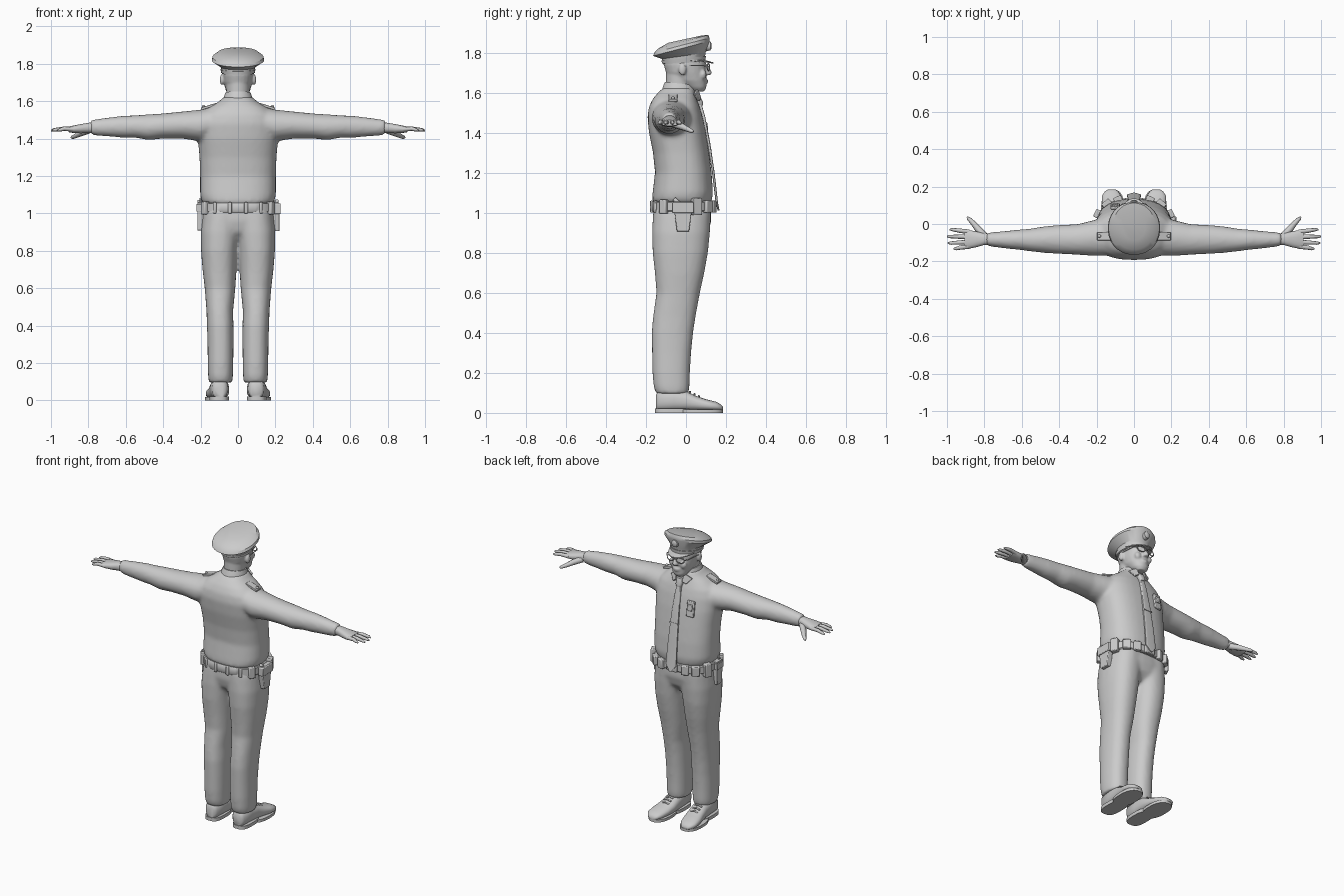
import bpy, bmesh, math
from mathutils import Vector, Matrix

grey = bpy.data.materials.new("plain grey")
grey.diffuse_color = (0.6, 0.6, 0.6, 1)


def skin(bm, rings):
    """Bridge rings of points into a closed shell."""
    vs = [[bm.verts.new(p) for p in r] for r in rings]
    n = len(vs[0])
    for a, b in zip(vs, vs[1:]):
        for i in range(n):
            bm.faces.new((a[i], a[(i + 1) % n], b[(i + 1) % n], b[i]))
    bm.faces.new(vs[0][::-1])
    bm.faces.new(vs[-1])


def loft(bm, axis, rows, p=2.3, n=24, tilt=None):
    """Rows are (position on axis, a0, a1, b0, b1): the box around each rounded ring."""
    rings = []
    for k, (t, a0, a1, b0, b1) in enumerate(rows):
        ring = []
        for i in range(n):
            w = 2 * math.pi * (i + .5) / n
            c, s = math.cos(w), math.sin(w)
            a = (a0 + a1) / 2 + (a1 - a0) / 2 * math.copysign(abs(c) ** (2 / p), c)
            b = (b0 + b1) / 2 + (b1 - b0) / 2 * math.copysign(abs(s) ** (2 / p), s)
            q = {'x': (t, a, b), 'y': (a, t, b), 'z': (a, b, t)}[axis]
            if tilt:
                q = (q[0], q[1], q[2] + tilt[k] * q[1])
            ring.append(q)
        rings.append(ring)
    skin(bm, rings)


def tube(bm, pts, radii, n=8):
    pts = [Vector(p) for p in pts]
    rings = []
    for i, p in enumerate(pts):
        d = (pts[min(i + 1, len(pts) - 1)] - pts[max(i - 1, 0)]).normalized()
        u = d.cross(Vector((0, 0, 1)) if abs(d.z) < .9 else Vector((0, 1, 0))).normalized()
        v = d.cross(u)
        rings.append([p + radii[i] * (u * math.cos(2 * math.pi * k / n) + v * math.sin(2 * math.pi * k / n))
                      for k in range(n)])
    skin(bm, rings)


def box(bm, c, size, rot=(0, 0, 0), taper=1):
    m = Matrix.Translation(c)
    for ax, r in zip('XYZ', rot):
        m = m @ Matrix.Rotation(r, 4, ax)
    x, y, z = (s / 2 for s in size)
    rings = [[m @ Vector((sx * x * k, sy * y, h)) for sx, sy in ((-1, -1), (1, -1), (1, 1), (-1, 1))]
             for h, k in ((-z, taper), (z, 1))]
    skin(bm, rings)


def ball(bm, c, r):
    bmesh.ops.create_uvsphere(bm, u_segments=14, v_segments=9, radius=1,
                              matrix=Matrix.Translation(c) @ Matrix.Diagonal((*r, 1)))


def mirror(bm):
    g = bmesh.ops.duplicate(bm, geom=bm.verts[:] + bm.edges[:] + bm.faces[:])['geom']
    bmesh.ops.scale(bm, vec=(-1, 1, 1), verts=[v for v in g if isinstance(v, bmesh.types.BMVert)])


def finish(name, bm, fuse=0, bevel=0, angle=40):
    bmesh.ops.recalc_face_normals(bm, faces=bm.faces)
    me = bpy.data.meshes.new(name)
    bm.to_mesh(me)
    bm.free()
    me.materials.append(grey)
    ob = bpy.data.objects.new(name, me)
    bpy.context.collection.objects.link(ob)
    bpy.ops.object.select_all(action='DESELECT')
    ob.select_set(True)
    bpy.context.view_layer.objects.active = ob
    if fuse:
        m = ob.modifiers.new("fuse", 'REMESH')
        m.mode, m.voxel_size, m.use_smooth_shade = 'VOXEL', fuse, True
        m = ob.modifiers.new("relax", 'SMOOTH')
        m.factor, m.iterations = .5, 8
        bpy.ops.object.shade_smooth()
        return
    if bevel:
        m = ob.modifiers.new("bevel", 'BEVEL')
        m.width, m.segments = bevel, 2
    bpy.ops.object.shade_smooth_by_angle(angle=math.radians(angle))


# Shirt: sleeves mirrored, then fused with the torso
bm = bmesh.new()
loft(bm, 'x', [(.10, -.165, .03, 1.41, 1.575), (.20, -.172, .025, 1.385, 1.555), (.30, -.165, .0, 1.40, 1.545),
               (.40, -.16, -.005, 1.40, 1.535), (.48, -.155, -.012, 1.392, 1.53), (.55, -.147, -.024, 1.405, 1.525),
               (.62, -.138, -.03, 1.405, 1.522), (.70, -.13, -.038, 1.412, 1.512), (.75, -.123, -.043, 1.415, 1.505),
               (.79, -.118, -.045, 1.422, 1.5)], 2)
mirror(bm)
loft(bm, 'z', [(1.04, -.17, .17, -.155, .12), (1.065, -.195, .195, -.17, .13), (1.10, -.203, .203, -.167, .135),
               (1.20, -.203, .203, -.155, .128), (1.30, -.206, .206, -.165, .115), (1.40, -.215, .215, -.185, .1),
               (1.48, -.215, .215, -.193, .083), (1.53, -.195, .195, -.185, .068), (1.57, -.15, .15, -.165, .052),
               (1.60, -.1, .1, -.14, .045), (1.625, -.075, .075, -.112, .04)], 2.5, 32)
finish("shirt", bm, .011)

# Trousers: legs mirrored, then fused with the hips
bm = bmesh.new()
loft(bm, 'z', [(.095, .03, .156, -.15, .012), (.13, .027, .16, -.162, .018), (.2, .025, .162, -.168, .02),
               (.3, .024, .163, -.17, .026), (.4, .024, .166, -.172, .036), (.48, .026, .169, -.165, .048),
               (.6, .014, .178, -.148, .07), (.7, .008, .19, -.156, .092), (.8, .002, .198, -.167, .11),
               (.9, -.01, .2, -.17, .12), (1.0, -.02, .19, -.165, .125), (1.03, -.02, .18, -.16, .12)], 2.3)
mirror(bm)
loft(bm, 'z', [(.85, -.08, .08, -.10, .07), (.90, -.17, .17, -.15, .11), (.96, -.193, .193, -.165, .127),
               (1.05, -.185, .185, -.16, .122)], 2.5, 32)
finish("trousers", bm, .011)

# Shoes with soles and laces
bm = bmesh.new()
loft(bm, 'y', [(-.15, .07, .125, .015, .09), (-.135, .055, .14, .01, .115), (-.06, .05, .148, .01, .12),
               (.0, .047, .152, .01, .11), (.05, .048, .16, .01, .085), (.10, .055, .172, .01, .068),
               (.15, .068, .172, .01, .056), (.175, .085, .155, .012, .042), (.185, .1, .14, .016, .03)], 2.4)
mirror(bm)
finish("shoes", bm, angle=60)
bm = bmesh.new()
loft(bm, 'z', [(z, .047, .153, -.155, .03) for z in (0, .022)], 3)
loft(bm, 'z', [(z, .05, .176, -.03, .185) for z in (0, .018)], 2.4)
mirror(bm)
finish("soles", bm)
bm = bmesh.new()
for y, z in ((.02, .103), (.042, .092), (.064, .082)):
    tube(bm, [(.08, y, z - .004), (.105, y, z + .003), (.13, y, z - .004)], [.005] * 3, 6)
mirror(bm)
finish("laces", bm, angle=60)

# Hands: palm, four fingers and thumb
bm = bmesh.new()
loft(bm, 'x', [(.76, -.112, -.052, 1.43, 1.488), (.80, -.112, -.05, 1.43, 1.485), (.84, -.124, -.04, 1.428, 1.478),
               (.88, -.132, -.032, 1.43, 1.47), (.905, -.13, -.034, 1.434, 1.464)], 2.4, 16)
for y, tip, out in ((-.042, .985, .012), (-.069, 1.0, .002), (-.096, .995, -.006), (-.12, .965, -.012)):
    tube(bm, [(.88, y, 1.45), (.93, y + out * .5, 1.453), (tip - .015, y + out, 1.447), (tip, y + out, 1.443)],
         [.0125, .0115, .009, .004])
tube(bm, [(.80, -.065, 1.445), (.835, -.025, 1.432), (.865, .01, 1.416), (.885, .03, 1.407), (.892, .037, 1.404)],
     [.02, .018, .013, .01, .004])
mirror(bm)
finish("hands", bm, angle=60)

# Head and neck, fused with nose, brow and ears
bm = bmesh.new()
ball(bm, (.086, -.018, 1.715), (.012, .02, .03))
ball(bm, (.04, .085, 1.69), (.022, .018, .025))
mirror(bm)
loft(bm, 'z', [(1.605, -.03, .03, .03, .09), (1.625, -.048, .048, .0, .102), (1.66, -.066, .066, -.06, .103),
               (1.70, -.077, .077, -.10, .1), (1.74, -.082, .082, -.112, .1), (1.78, -.08, .08, -.108, .09),
               (1.81, -.06, .06, -.08, .07)], 2.2)
loft(bm, 'z', [(1.56, -.07, .07, -.105, .03), (1.64, -.062, .062, -.1, .03), (1.71, -.066, .066, -.1, .04)], 2)
loft(bm, 'z', [(1.688, -.02, .02, .08, .125), (1.7, -.019, .019, .08, .131), (1.74, -.01, .01, .08, .108)], 2, 12)
ball(bm, (0, .1, 1.662), (.026, .011, .006))
ball(bm, (0, .1, 1.652), (.022, .011, .006))
finish("head", bm, .0055)

# Glasses
bm = bmesh.new()
lens = [(.037 + .025 * math.cos(a), .112 - .006 * math.cos(a), 1.727 + .018 * math.sin(a))
        for a in [2 * math.pi * i / 16 for i in range(17)]]
tube(bm, lens, [.003] * 17, 6)
tube(bm, [(.062, .106, 1.732), (.08, .085, 1.735), (.088, -.01, 1.735)], [.003] * 3, 6)
tube(bm, [(0, .118, 1.733), (.013, .113, 1.731)], [.003] * 2, 6)
mirror(bm)
finish("glasses", bm, angle=60)

# Cap with sloping crown, band, visor and front badge
bm = bmesh.new()
loft(bm, 'z', [(1.748, -.086, .086, -.115, .092), (1.785, -.092, .092, -.12, .098), (1.826, -.14, .14, -.165, .118),
               (1.842, -.136, .136, -.158, .118), (1.858, -.112, .112, -.137, .112), (1.868, -.06, .06, -.09, .075)],
     2.1, 32, [.06, .14, .26, .265, .27, .22])
finish("cap", bm, angle=28)
bm = bmesh.new()
loft(bm, 'z', [(1.752, -.09, .09, -.12, .097), (1.772, -.094, .094, -.123, .1)], 2.1, 32, [.06, .1])
finish("cap_band", bm)
bm = bmesh.new()
rows = []
for i in range(17):
    a = math.radians(-72 + 9 * i)
    f = math.cos(a * 1.25)
    x, y = .09 * math.sin(a), -.01 + .105 * math.cos(a)
    o = max(f, 0) * .042
    rows.append([(x * .95, y - .006, 1.764), (x * 1.04, y + o, 1.766 - .36 * o),
                 (x * 1.04, y + o, 1.76 - .36 * o), (x * .95, y - .006, 1.756)])
skin(bm, rows)
finish("visor", bm, angle=50)
bm = bmesh.new()
loft(bm, 'y', [(.10, -.022, .022, 1.805, 1.857), (.122, -.02, .02, 1.81, 1.855), (.128, -.01, .01, 1.822, 1.845)], 2, 12)
finish("cap_badge", bm)

# Collar: standing band and two folded points
bm = bmesh.new()
loft(bm, 'z', [(1.585, -.085, .085, -.125, .056), (1.625, -.074, .074, -.113, .045), (1.642, -.068, .068, -.106, .04)],
     2.1, 24, [-.12, -.1, -.1])
finish("collar", bm)
bm = bmesh.new()
box(bm, (.042, .058, 1.585), (.06, .012, .05), (.45, .35, -.45), .5)
mirror(bm)
finish("collar_points", bm, bevel=.003)

# Tie with knot, hanging proud of the shirt
bm = bmesh.new()
loft(bm, 'z', [(1.01, -.006, .006, .158, .168), (1.05, -.038, .038, .148, .16), (1.2, -.033, .033, .13, .143),
               (1.35, -.027, .027, .105, .121), (1.48, -.02, .02, .075, .096), (1.55, -.015, .015, .055, .076)], 5, 12)
loft(bm, 'z', [(1.535, -.015, .015, .055, .085), (1.55, -.022, .022, .05, .086), (1.585, -.026, .026, .035, .07)], 3, 12)
box(bm, (0, .122, 1.31), (.06, .016, .008), (.17, 0, 0))
finish("tie", bm)

# Shoulder straps, chest badge and pocket flap
bm = bmesh.new()
box(bm, (.155, -.065, 1.572), (.085, .045, .014), (0, .3, 0))
ball(bm, (.185, -.065, 1.572), (.009, .009, .008))
mirror(bm)
finish("shoulder_straps", bm, bevel=.003)
bm = bmesh.new()
box(bm, (-.1, .093, 1.42), (.05, .016, .1), (.14, 0, .1))
box(bm, (-.1, .101, 1.43), (.03, .014, .04), (.14, 0, .1))
finish("chest_badge", bm, bevel=.004)

# Belt, buckle, pouches and keepers
bm = bmesh.new()
loft(bm, 'z', [(1.005, -.196, .196, -.168, .135), (1.01, -.201, .201, -.172, .14), (1.052, -.201, .201, -.172, .14),
               (1.057, -.196, .196, -.168, .135)], 2.5, 40)
finish("belt", bm)
bm = bmesh.new()
box(bm, (0, .143, 1.03), (.07, .02, .05))
finish("buckle", bm, bevel=.004)
bm = bmesh.new()
for deg, w, h, d in ((25, .045, .085, .04), (48, .05, .06, .035), (66, .045, .06, .03), (-35, .04, .07, .03),
                     (-55, .02, .06, .016), (-78, .02, .06, .016)):
    a = math.radians(deg)
    c, s = math.cos(a), math.sin(a)
    k = (abs(c) ** 2.5 + abs(s) ** 2.5) ** (-1 / 2.5)
    box(bm, (.203 * k * c, -.016 + .156 * k * s, 1.03), (w, d, h), (0, 0, a - math.pi / 2))
mirror(bm)
finish("belt_pouches", bm, bevel=.005)

# Holster on one hip, radio on the other
bm = bmesh.new()
box(bm, (.205, -.015, .98), (.1, .035, .15), (0, 0, math.pi / 2), .6)
box(bm, (.211, -.015, 1.025), (.108, .035, .055), (0, 0, math.pi / 2))
tube(bm, [(.205, -.03, 1.04), (.208, -.06, 1.07)], [.013, .011])
finish("holster", bm, bevel=.005)
bm = bmesh.new()
box(bm, (-.2, -.04, .985), (.06, .034, .15), (0, 0, math.pi / 2), .85)
box(bm, (-.205, -.04, 1.03), (.066, .034, .04), (0, 0, math.pi / 2))
tube(bm, [(-.2, -.055, 1.05), (-.2, -.055, 1.085)], [.006, .005])
finish("radio", bm, bevel=.005)
